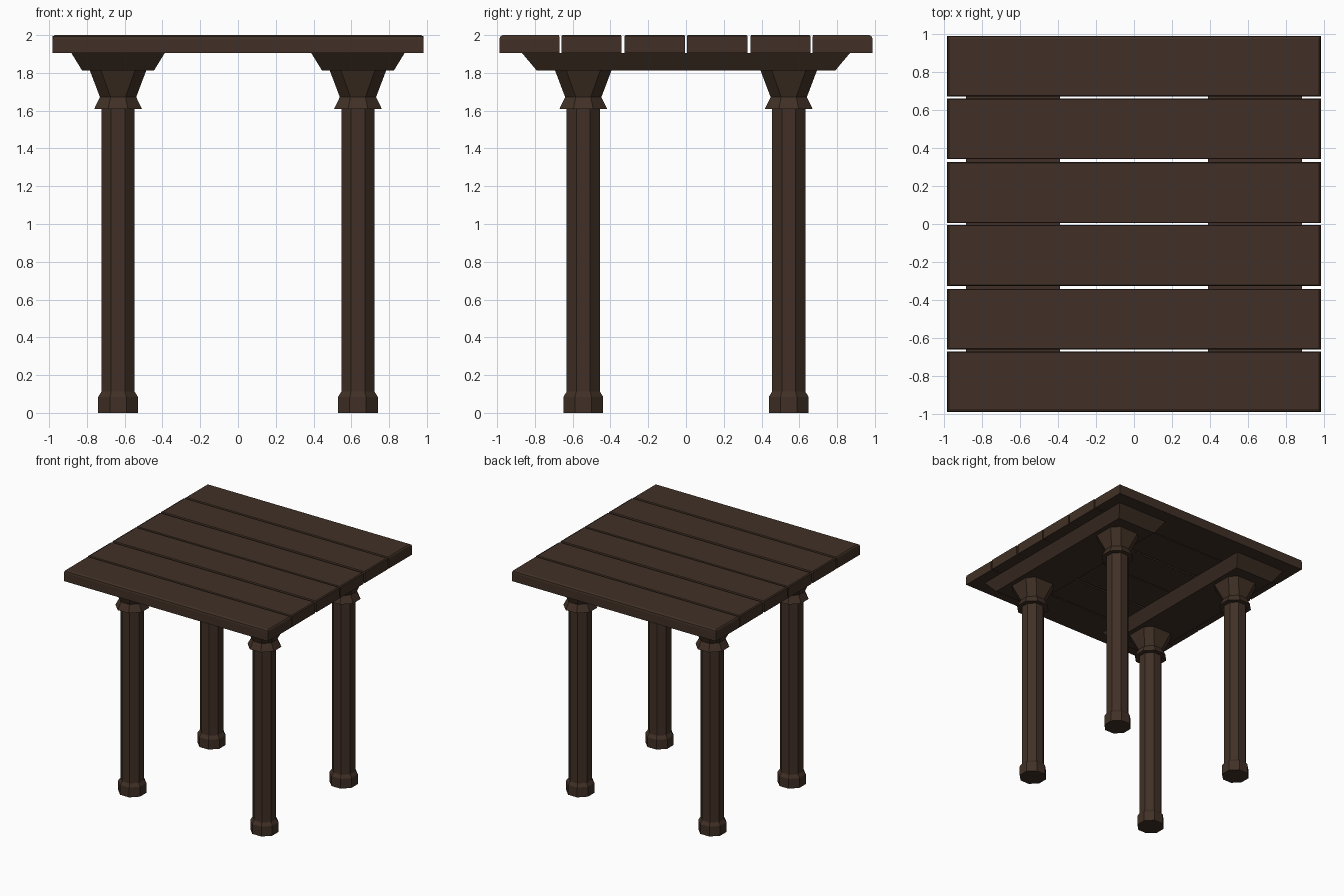
import bpy, bmesh

if "Cube" in bpy.data.objects:
    bpy.data.objects.remove(bpy.data.objects["Cube"])

wood = bpy.data.materials.new("dark brown wood")
wood.diffuse_color = (0.052, 0.030, 0.019, 1)
wood.use_nodes = True
wood.node_tree.nodes["Principled BSDF"].inputs["Base Color"].default_value = wood.diffuse_color


def make(name, bm):
    bmesh.ops.remove_doubles(bm, verts=bm.verts, dist=0.0001)
    bmesh.ops.recalc_face_normals(bm, faces=bm.faces)
    me = bpy.data.meshes.new(name)
    bm.to_mesh(me)
    bm.free()
    me.materials.append(wood)
    ob = bpy.data.objects.new(name, me)
    bpy.context.collection.objects.link(ob)
    return ob


def loft(bm, rings):
    # skin a stack of closed rings and cap both ends
    loops = [[bm.verts.new(p) for p in r] for r in rings]
    n = len(loops[0])
    for a, b in zip(loops, loops[1:]):
        for i in range(n):
            j = (i + 1) % n
            bm.faces.new((a[i], a[j], b[j], b[i]))
    bm.faces.new(loops[0][::-1])
    bm.faces.new(loops[-1])


def octagon(cx, cy, h, z, k=0.4142):
    # eight-sided ring; k is the flat's share of the half width
    c = h * k
    pts = [(h, -c), (h, c), (c, h), (-c, h), (-h, c), (-h, -c), (-c, -h), (c, -h)]
    return [(cx + x, cy + y, z) for x, y in pts]


def rect(cx, hx, y0, y1, z):
    return [(cx - hx, y0, z), (cx + hx, y0, z), (cx + hx, y1, z), (cx - hx, y1, z)]


# table top planks, outer edges rounded over
edges = [-0.988, -0.664, -0.333, 0.0, 0.333, 0.664, 0.988]
gaps = [0, 0.006, 0.008, 0.005, 0.008, 0.006, 0]
for i in range(6):
    y0, y1 = edges[i] + gaps[i], edges[i + 1] - gaps[i + 1]
    a = (0.008, 0.022) if i == 0 else (0.001, 0.005)
    b = (0.008, 0.022) if i == 5 else (0.001, 0.005)
    bm = bmesh.new()
    loft(bm, [rect(0, 0.981, y0, y1, 1.905),
              rect(0, 0.981, y0, y1, 2 - a[1] if i == 0 else 2 - b[1]),
              rect(0, 0.978, y0 + a[0] * .4, y1 - b[0] * .4, 1.992),
              rect(0, 0.970, y0 + a[1] * .8, y1 - b[1] * .8, 2.0)])
    make("top_plank_%d" % (i + 1), bm)

for sx, side in ((-1, "left"), (1, "right")):
    cx = 0.635 * sx
    # tapered support beam
    bm = bmesh.new()
    loft(bm, [rect(cx, 0.190, -0.79, 0.79, 1.812), rect(cx, 0.247, -0.868, 0.868, 1.905)])
    make(side + "_beam", bm)
    for sy, end in ((-1, "front"), (1, "back")):
        cy = 0.544 * sy
        # octagonal leg with foot, collar and flared capital
        bm = bmesh.new()
        prof = [(0.105, 0), (0.105, 0.085), (0.088, 0.112), (0.088, 1.61),
                (0.126, 1.61), (0.096, 1.672)]
        rings = [octagon(cx, cy, h, z) for h, z in prof]
        rings.append(octagon(cx, cy, 0.149, 1.812, 0.6))
        loft(bm, rings)
        make(end + "_" + side + "_leg", bm)
